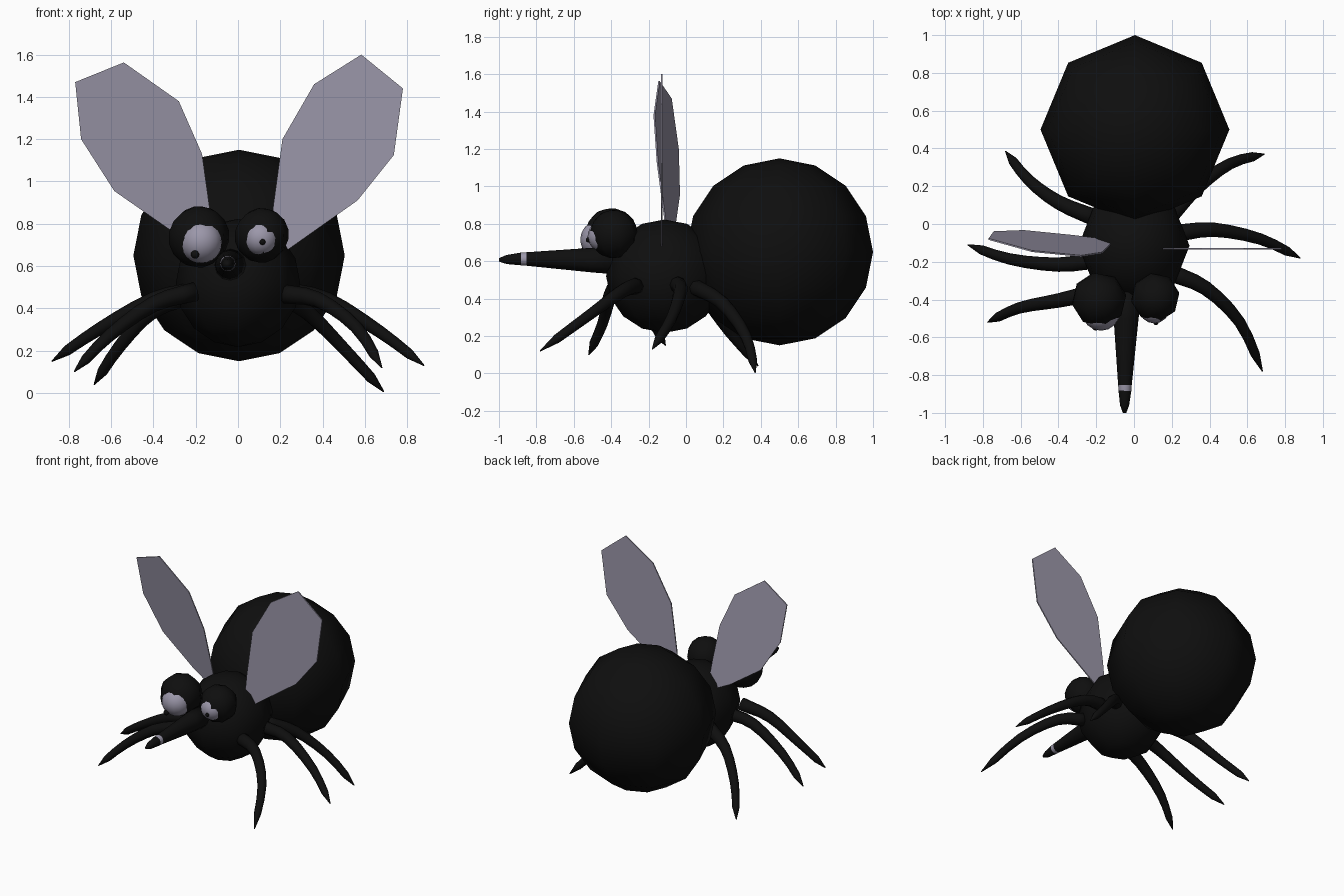
import bpy, bmesh, math
from mathutils import Vector

if "Cube" in bpy.data.objects:
    bpy.data.objects.remove(bpy.data.objects["Cube"])


def material(name, rgb):
    m = bpy.data.materials.new(name)
    m.diffuse_color = (*rgb, 1)
    m.use_nodes = True
    m.node_tree.nodes["Principled BSDF"].inputs["Base Color"].default_value = m.diffuse_color
    return m


BLACK = material("black", (0.0045, 0.0045, 0.0045))
PALE = material("pale lilac grey", (0.33, 0.31, 0.40))


def finish(name, bm, mats, smooth=True):
    bmesh.ops.recalc_face_normals(bm, faces=bm.faces)
    for f in bm.faces:
        f.smooth = smooth
    me = bpy.data.meshes.new(name)
    bm.to_mesh(me)
    bm.free()
    for m in mats:
        me.materials.append(m)
    ob = bpy.data.objects.new(name, me)
    bpy.context.collection.objects.link(ob)
    return ob


def ball(name, loc, radius, mat=BLACK, seg=8, rings=8, rot=(0, 0, 0), scale=(1, 1, 1)):
    bm = bmesh.new()
    bmesh.ops.create_uvsphere(bm, u_segments=seg, v_segments=rings, radius=radius)
    ob = finish(name, bm, [mat])
    ob.location, ob.rotation_euler, ob.scale = loc, rot, scale
    return ob


def tube(name, pts, radii, sides=8, mats=(BLACK,), pale_span=None):
    """Tapered tube through points; faces of one span may be pale."""
    pts = [Vector(p) for p in pts]
    bm = bmesh.new()
    rings = []
    for i, p in enumerate(pts):
        d = (pts[min(i + 1, len(pts) - 1)] - pts[max(i - 1, 0)]).normalized()
        u = d.cross(Vector((0, 0, 1))).normalized()
        v = u.cross(d)
        rings.append([bm.verts.new(p + radii[i] * (math.cos(a) * u + math.sin(a) * v))
                      for a in (2 * math.pi * k / sides for k in range(sides))])
    for i in range(len(rings) - 1):
        for k in range(sides):
            j = (k + 1) % sides
            f = bm.faces.new((rings[i][k], rings[i][j], rings[i + 1][j], rings[i + 1][k]))
            f.material_index = 1 if i == pale_span else 0
    bm.faces.new(rings[0])
    bm.faces.new(rings[-1])
    return finish(name, bm, mats)


def smooth_path(pts, steps=3):
    """Catmull-Rom samples through the points."""
    p = [Vector(q) for q in pts]
    p = [2 * p[0] - p[1]] + p + [2 * p[-1] - p[-2]]
    out = []
    for i in range(1, len(p) - 2):
        a, b, c, d = p[i - 1:i + 3]
        for s in range(steps):
            t = s / steps
            out.append(0.5 * (2 * b + (c - a) * t + (2 * a - 5 * b + 4 * c - d) * t * t
                              + (3 * b - a - 3 * c + d) * t ** 3))
    return out + [p[-2]]


def wing(name, outline, y_of, thickness=0.008):
    bm = bmesh.new()
    sides = [[bm.verts.new((x, y_of(x, z) + o, z)) for x, z in outline]
             for o in (-thickness / 2, thickness / 2)]
    bm.faces.new(sides[0])
    bm.faces.new(sides[1][::-1])
    n = len(outline)
    for i in range(n):
        j = (i + 1) % n
        bm.faces.new((sides[0][i], sides[1][i], sides[1][j], sides[0][j]))
    return finish(name, bm, [PALE], smooth=False)


# Body
ball("abdomen", (0.005, 0.5, 0.65), 0.5)
ball("thorax", (0, -0.115, 0.52), 0.303, scale=(0.97, 1.03, 1))

# Eyes: dark ball, pale bulging front, small pupil
for side, c, r, iris, ir, pupil, pr in (
    ("left", (-0.185, -0.40, 0.738), 0.146, (-0.175, -0.463, 0.716), 0.102, (-0.203, -0.545, 0.655), 0.02),
    ("right", (0.112, -0.387, 0.745), 0.13, (0.107, -0.443, 0.733), 0.083, (0.116, -0.522, 0.714), 0.014),
):
    ball(side + "_eye", c, r, rot=(0.25, 0.15, 0.2))
    ball(side + "_eye_front", iris, ir, PALE, 16, 12)
    ball(side + "_pupil", pupil, pr)

# Long snout with a pale band near the tip
tube("snout",
     [(-0.035, -0.36, 0.605), (-0.042, -0.5, 0.606), (-0.048, -0.853, 0.612),
      (-0.048, -0.882, 0.612), (-0.05, -0.96, 0.609), (-0.05, -1.0, 0.607)],
     [0.076, 0.066, 0.036, 0.034, 0.024, 0.009], 12, (BLACK, PALE), 2)

# Six curved, tapering legs
LEGS = {
    "right_front_leg": [(0.2, -0.26, 0.47), (0.38, -0.34, 0.44), (0.56, -0.52, 0.31), (0.68, -0.78, 0.12)],
    "left_front_leg": [(-0.2, -0.36, 0.48), (-0.4, -0.405, 0.42), (-0.61, -0.445, 0.27), (-0.775, -0.52, 0.10)],
    "right_middle_leg": [(0.22, -0.05, 0.48), (0.42, -0.03, 0.44), (0.67, -0.08, 0.29), (0.88, -0.18, 0.13)],
    "left_middle_leg": [(-0.2, -0.19, 0.48), (-0.4, -0.215, 0.44), (-0.66, -0.185, 0.30), (-0.88, -0.11, 0.15)],
    "right_rear_leg": [(0.18, 0.03, 0.47), (0.33, 0.19, 0.38), (0.51, 0.32, 0.20), (0.69, 0.37, 0.005)],
    "left_rear_leg": [(-0.2, 0.03, 0.47), (-0.40, 0.115, 0.39), (-0.56, 0.235, 0.22), (-0.68, 0.385, 0.04)],
}
for name, pts in LEGS.items():
    path = smooth_path(pts)
    n = len(path) - 1
    radii = [0.046 - 0.024 * i / n for i in range(n)] + [0.003]
    tube(name, path, radii)

# Thin wings: the left one is twisted, the right one stands square
wing("left_wing",
     [(-0.77, 1.47), (-0.54, 1.563), (-0.28, 1.38), (-0.17, 1.13), (-0.135, 0.88),
      (-0.12, 0.74), (-0.19, 0.70), (-0.32, 0.77), (-0.585, 0.955), (-0.742, 1.2)],
     lambda x, z: -0.006 - 0.213 * x - 0.162 * z)
wing("right_wing",
     [(0.583, 1.6), (0.78, 1.44), (0.737, 1.125), (0.565, 0.91), (0.235, 0.677),
      (0.15, 0.72), (0.165, 0.87), (0.21, 1.2), (0.36, 1.46)],
     lambda x, z: -0.13)
